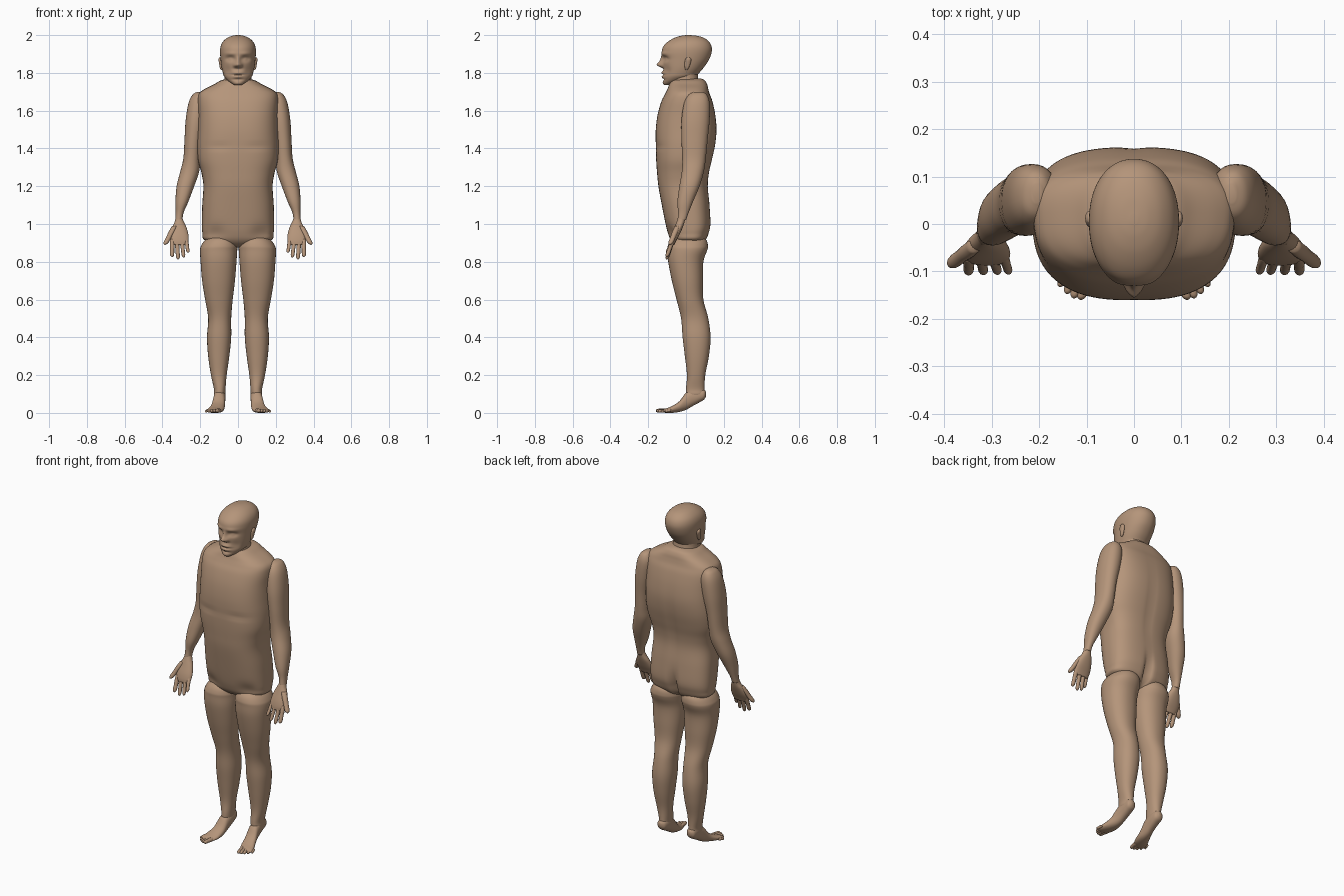
import bpy, bmesh, math

skin = bpy.data.materials.new("warm skin")
skin.diffuse_color = (0.46, 0.30, 0.195, 1)


def spline(rows, steps):
    """Catmull-Rom interpolation through the rows."""
    out = []
    for i in range(len(rows) - 1):
        p0, p1, p2, p3 = (rows[max(i - 1, 0)], rows[i], rows[i + 1],
                          rows[min(i + 2, len(rows) - 1)])
        for s in range(steps):
            t = s / steps
            out.append([0.5 * (2 * b + (c - a) * t + (2 * a - 5 * b + 4 * c - d) * t * t
                               + (3 * b - a - 3 * c + d) * t ** 3)
                        for a, b, c, d in zip(p0, p1, p2, p3)])
    return out + [list(rows[-1])]


def loft(name, rows, axis='z', segs=32, steps=5, n=2.2, taper=0, bumps=(), mirror=False):
    """Rows are (position on axis, x min, x max, other min, other max).
    Bumps are (x, z, x spread, z spread, y push, side)."""
    bm = bmesh.new()
    rings = []
    for p, x0, x1, q0, q1 in spline(rows, steps):
        ring = []
        for k in range(segs):
            a = 2 * math.pi * k / segs
            c, s = math.cos(a), math.sin(a)
            u = math.copysign(abs(c) ** (2 / n), c)
            v = math.copysign(abs(s) ** (2 / n), s)
            x = (x0 + x1) / 2 + u * (1 + taper * v) * (x1 - x0) / 2
            q = (q0 + q1) / 2 + v * (q1 - q0) / 2
            for bx, bz, sx, sz, push, side in bumps:
                w = max(0, side * s)
                q += push * min(1, 1.5 * w) * math.exp(-((x - bx) / sx) ** 2 - ((p - bz) / sz) ** 2)
            ring.append(bm.verts.new((x, q, p) if axis == 'z' else (x, p, q)))
        rings.append(ring)
    for r0, r1 in zip(rings, rings[1:]):
        for k in range(segs):
            j = (k + 1) % segs
            bm.faces.new((r0[k], r0[j], r1[j], r1[k]))
    bm.faces.new(rings[0])
    bm.faces.new(rings[-1])
    bmesh.ops.recalc_face_normals(bm, faces=bm.faces)
    for f in bm.faces:
        f.smooth = True
    me = bpy.data.meshes.new(name)
    bm.to_mesh(me)
    bm.free()
    me.materials.append(skin)
    ob = bpy.data.objects.new(name, me)
    bpy.context.collection.objects.link(ob)
    if mirror:
        ob.modifiers.new("mirror", 'MIRROR').use_mirror_merge = False
    return ob


def sym(rows):
    """Rows centred on x = 0, given by half width."""
    return [(z, -w, w, a, b) for z, w, a, b in rows]


def digit(name, a, b, r, axis):
    """Rounded, tapering finger or toe from point a to point b."""
    rows = []
    for t, k in ((0, 0.9), (0.3, 1), (0.55, 0.9), (0.8, 0.9), (0.93, 0.7), (1, 0.15)):
        x, y, z = (p + (q - p) * t for p, q in zip(a, b))
        m, q = (z, y) if axis == 'z' else (y, z)
        rows.append((m, x - r * k, x + r * k, q - r * k, q + r * k))
    loft(name, rows, axis, segs=14, steps=3, n=2, mirror=True)


# Torso, with chest crease, groin creases, spine groove and buttock cleft
loft("torso", sym([
    (0.875, 0.02, -0.02, 0.05), (0.89, 0.09, -0.055, 0.08), (0.915, 0.176, -0.08, 0.105),
    (0.95, 0.187, -0.095, 0.12), (1.0, 0.19, -0.108, 0.13), (1.1, 0.188, -0.128, 0.125),
    (1.2, 0.182, -0.146, 0.116), (1.27, 0.192, -0.153, 0.122), (1.34, 0.21, -0.158, 0.138),
    (1.42, 0.215, -0.160, 0.155), (1.5, 0.212, -0.160, 0.162), (1.58, 0.21, -0.150, 0.155),
    (1.65, 0.212, -0.130, 0.140), (1.69, 0.205, -0.110, 0.125), (1.715, 0.175, -0.098, 0.118),
    (1.74, 0.125, -0.088, 0.112), (1.76, 0.09, -0.075, 0.10), (1.77, 0.05, -0.05, 0.08)]),
    segs=96, n=2.7, taper=0.06, bumps=[
    (0.1, 1.41, 0.07, 0.015, 0.005, -1), (-0.1, 1.41, 0.07, 0.015, 0.005, -1),
    (0.12, 0.95, 0.05, 0.04, 0.012, -1), (-0.12, 0.95, 0.05, 0.04, 0.012, -1),
    (0, 0.95, 0.018, 0.08, -0.04, 1), (0, 1.35, 0.02, 0.2, -0.006, 1)])

# Neck
loft("neck", sym([(1.66, 0.085, -0.09, 0.085), (1.72, 0.08, -0.09, 0.08),
                  (1.77, 0.072, -0.082, 0.065), (1.83, 0.07, -0.06, 0.06)]))

# Head with brow, eye sockets, closed lids, nose, lips and chin
face = [(0, 1.843, 0.017, 0.015, -0.030, -1), (0, 1.868, 0.011, 0.02, -0.012, -1),
        (0, 1.80, 0.028, 0.008, -0.008, -1), (0, 1.779, 0.024, 0.008, -0.007, -1),
        (0, 1.79, 0.028, 0.004, 0.006, -1), (0, 1.765, 0.03, 0.006, 0.005, -1),
        (0, 1.745, 0.022, 0.01, -0.004, -1), (0, 1.822, 0.025, 0.007, 0.006, -1)]
for s in (-1, 1):
    face += [(s * 0.040, 1.875, 0.022, 0.013, 0.018, -1), (s * 0.040, 1.873, 0.013, 0.008, -0.009, -1),
             (s * 0.040, 1.902, 0.03, 0.01, -0.005, -1), (s * 0.016, 1.84, 0.008, 0.008, -0.008, -1),
             (s * 0.055, 1.81, 0.02, 0.025, 0.006, -1)]
loft("head", sym([
    (1.736, 0.018, -0.114, -0.088), (1.745, 0.034, -0.119, -0.055), (1.76, 0.055, -0.121, 0.0),
    (1.78, 0.073, -0.122, 0.05), (1.80, 0.080, -0.122, 0.07), (1.83, 0.087, -0.122, 0.095),
    (1.87, 0.092, -0.125, 0.122), (1.91, 0.095, -0.128, 0.136), (1.94, 0.092, -0.120, 0.135),
    (1.965, 0.080, -0.096, 0.122), (1.985, 0.058, -0.062, 0.096), (1.996, 0.032, -0.028, 0.06),
    (2.0, 0.008, 0.0, 0.02)]), segs=128, steps=7, n=2.15, bumps=face)

# Ears
loft("ears", [(1.815, 0.084, 0.090, -0.002, 0.006), (1.825, 0.082, 0.096, -0.006, 0.014),
              (1.85, 0.082, 0.100, -0.008, 0.024), (1.87, 0.084, 0.103, -0.004, 0.028),
              (1.882, 0.087, 0.100, 0.004, 0.02)], segs=16, mirror=True)

# Arms
loft("arms", [
    (1.70, 0.195, 0.215, 0.045, 0.085), (1.685, 0.175, 0.24, 0.015, 0.11),
    (1.64, 0.16, 0.262, -0.01, 0.125), (1.55, 0.17, 0.277, -0.024, 0.125),
    (1.45, 0.19, 0.283, -0.024, 0.115), (1.35, 0.20, 0.289, -0.02, 0.105),
    (1.28, 0.205, 0.305, -0.022, 0.095), (1.2, 0.232, 0.325, -0.035, 0.072),
    (1.12, 0.262, 0.331, -0.045, 0.038), (1.06, 0.288, 0.330, -0.042, 0.014),
    (1.02, 0.294, 0.332, -0.045, 0.0)], mirror=True)

# Hands, palms forward
loft("palms", [
    (1.04, 0.298, 0.328, -0.038, 0.0), (1.01, 0.286, 0.336, -0.05, -0.008),
    (0.98, 0.272, 0.350, -0.062, -0.018), (0.94, 0.262, 0.362, -0.078, -0.036),
    (0.91, 0.262, 0.360, -0.086, -0.052), (0.89, 0.268, 0.350, -0.088, -0.062)], mirror=True)
for i, (x0, x1, tip) in enumerate([(0.348, 0.349, 0.825), (0.324, 0.317, 0.812),
                                   (0.299, 0.287, 0.822), (0.275, 0.264, 0.848)]):
    digit("finger_%d" % (i + 1), (x0, -0.068, 0.92), (x1, -0.102, tip), 0.0125 - 0.0007 * i, 'z')
digit("thumb", (0.335, -0.045, 0.99), (0.387, -0.085, 0.89), 0.016, 'z')

# Legs
loft("legs", [
    (0.94, 0.05, 0.14, -0.05, 0.08), (0.915, 0.015, 0.175, -0.082, 0.108),
    (0.885, 0.004, 0.195, -0.096, 0.116), (0.86, 0.004, 0.201, -0.097, 0.112),
    (0.8, 0.008, 0.198, -0.094, 0.092), (0.7, 0.016, 0.190, -0.075, 0.090),
    (0.6, 0.028, 0.174, -0.050, 0.092), (0.5, 0.036, 0.158, -0.026, 0.118),
    (0.4, 0.036, 0.164, -0.018, 0.130), (0.3, 0.046, 0.158, -0.006, 0.121),
    (0.2, 0.060, 0.143, 0.005, 0.102), (0.13, 0.066, 0.128, 0.0, 0.098),
    (0.10, 0.068, 0.128, 0.0, 0.10), (0.08, 0.075, 0.12, 0.01, 0.085)], segs=40, mirror=True)

# Feet, heels raised and toes turned out
loft("feet", [
    (0.106, 0.088, 0.108, 0.088, 0.112), (0.095, 0.072, 0.122, 0.070, 0.124),
    (0.07, 0.066, 0.126, 0.055, 0.13), (0.035, 0.066, 0.128, 0.036, 0.128),
    (0.0, 0.068, 0.132, 0.016, 0.108), (-0.035, 0.070, 0.142, 0.005, 0.062),
    (-0.075, 0.076, 0.158, 0.0, 0.036), (-0.105, 0.088, 0.167, 0.0, 0.024),
    (-0.122, 0.100, 0.160, 0.003, 0.017)], axis='y', mirror=True)
for i in range(5):
    r = 0.0115 - 0.001 * i
    digit("toe_%d" % (i + 1), (0.099 + 0.0155 * i, -0.095 + 0.004 * i, 0.013),
          (0.112 + 0.0145 * i, -0.160 + 0.003 * i * i, r), r, 'y')
